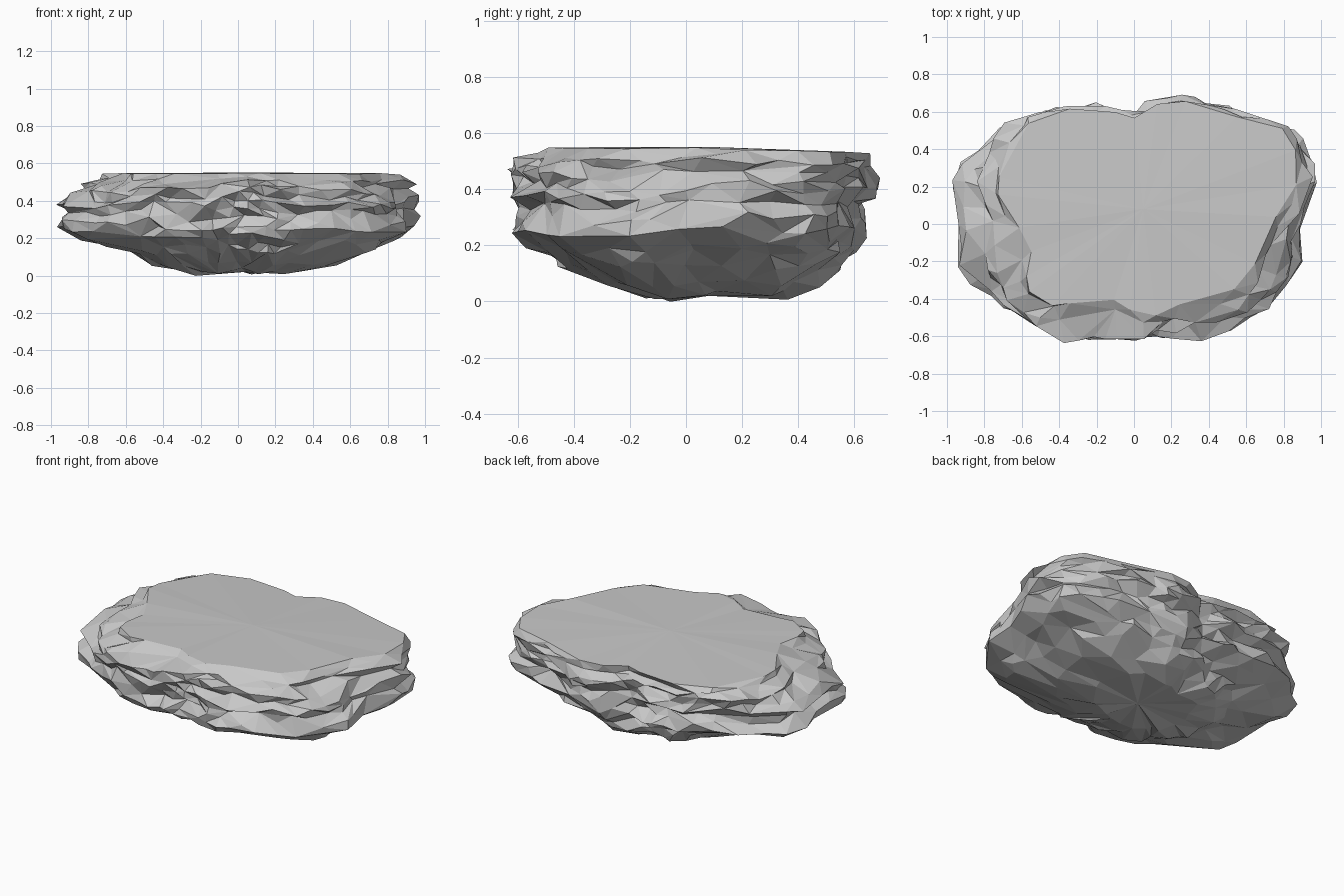
import bpy, bmesh, math, random

random.seed(5)
if "Cube" in bpy.data.objects:
    bpy.data.objects.remove(bpy.data.objects["Cube"], do_unlink=True)

# Outline radii every 15 degrees, counter-clockwise from +x, from top to bottom
PLATEAU = [.73, .9, .97, .8, .74, .68, .57, .63, .71, .78, .76, .77,
           .62, .55, .68, .62, .45, .42, .47, .51, .49, .55, .66, .68]
LEDGE = [.84, 1, 1.01, .83, .76, .7, .6, .66, .74, .81, .88, .92,
         .84, .82, .82, .74, .72, .66, .66, .6, .64, .72, .8, .81]
RIM = [.89, 1.02, .99, .83, .75, .69, .6, .64, .73, .81, .91, 1.03,
       .96, .97, .85, .76, .71, .64, .61, .62, .69, .78, .89, .92]
KEEL = [.7, .74, .74, .68, .6, .57, .53, .52, .53, .55, .58, .6,
        .58, .58, .55, .52, .5, .47, .45, .46, .49, .53, .6, .66]

# Strata: height, upper outline, lower outline, blend, scale, roughness
STRATA = [(.546, PLATEAU, LEDGE, 0, 1, .1),
          (.515, PLATEAU, LEDGE, .3, 1, .6),
          (.49, PLATEAU, LEDGE, .75, 1, 1),
          (.46, LEDGE, RIM, 0, 1.01, 1),
          (.42, LEDGE, RIM, .4, .98, 1),
          (.385, LEDGE, RIM, .8, 1.01, 1),
          (.345, LEDGE, RIM, .8, .97, 1),
          (.3, LEDGE, RIM, 1, .99, 1),
          (.25, RIM, KEEL, 0, 1.01, 1),
          (.2, RIM, KEEL, .35, 1, 1),
          (.16, RIM, KEEL, .7, 1, .9),
          (.12, RIM, KEEL, 1, .98, .8),
          (.065, RIM, KEEL, 1, .78, .7),
          (.02, RIM, KEEL, 1, .52, .7)]
SIDES = 56


def radius(table, angle):
    """Interpolate a polar outline."""
    f = (angle / math.tau * len(table)) % len(table)
    i = int(f)
    return table[i] + (table[(i + 1) % len(table)] - table[i]) * (f - i)


def stratum(bm, z, upper, lower, blend, scale, rough):
    """One ragged ring of the rock."""
    ring = []
    phase = random.uniform(0, math.tau)
    push = 0
    for i in range(SIDES):
        a = math.tau * (i + random.uniform(-.3, .3) * rough) / SIDES
        r = radius(upper, a) * (1 - blend) + radius(lower, a) * blend
        push = push * .6 + random.uniform(-.04, .028) * rough
        r = r * scale + push + .015 * rough * math.sin(7 * a + phase)
        wave = .012 * math.sin(3 * a) + .01 * math.sin(8 * a + 1)
        h = z + rough * (wave + random.uniform(-.012, .012))
        x, y = r * math.cos(a), r * math.sin(a)
        if z < .1:
            y += .16 * (1 - scale)
        if z > .5:
            h -= .03 * max(0, y - .1)
        ring.append(bm.verts.new((x, y, max(h, 0))))
    return ring


def skin(bm, upper, lower):
    """Join two rings with triangles whose diagonals vary."""
    for i in range(SIDES):
        j = (i + 1) % SIDES
        a, b, c, d = upper[i], lower[i], lower[j], upper[j]
        if random.random() < .5:
            bm.faces.new((a, b, c))
            bm.faces.new((a, c, d))
        else:
            bm.faces.new((a, b, d))
            bm.faces.new((b, c, d))


def fan(bm, ring, centre):
    """Close a ring around a hub."""
    hub = bm.verts.new(centre)
    for i in range(SIDES):
        bm.faces.new((ring[i], ring[(i + 1) % SIDES], hub))


# Rock slab: flat plateau, craggy layered flanks, shallow keel
bm = bmesh.new()
rings = [stratum(bm, *layer) for layer in STRATA]
for upper, lower in zip(rings, rings[1:]):
    skin(bm, upper, lower)
fan(bm, rings[0], (.05, .08, .551))
fan(bm, rings[-1], (.04, .08, .02))
bmesh.ops.recalc_face_normals(bm, faces=bm.faces)
mesh = bpy.data.meshes.new("rock_slab")
bm.to_mesh(mesh)
bm.free()
rock = bpy.data.objects.new("rock_slab", mesh)
bpy.context.collection.objects.link(rock)

# Broad irregular facets
facets = rock.modifiers.new("facets", 'DECIMATE')
facets.ratio = .6

# Stone colour
stone = bpy.data.materials.new("grey_stone")
stone.use_nodes = True
colour = (.58, .58, .58, 1)
stone.diffuse_color = colour
stone.node_tree.nodes["Principled BSDF"].inputs["Base Color"].default_value = colour
mesh.materials.append(stone)
